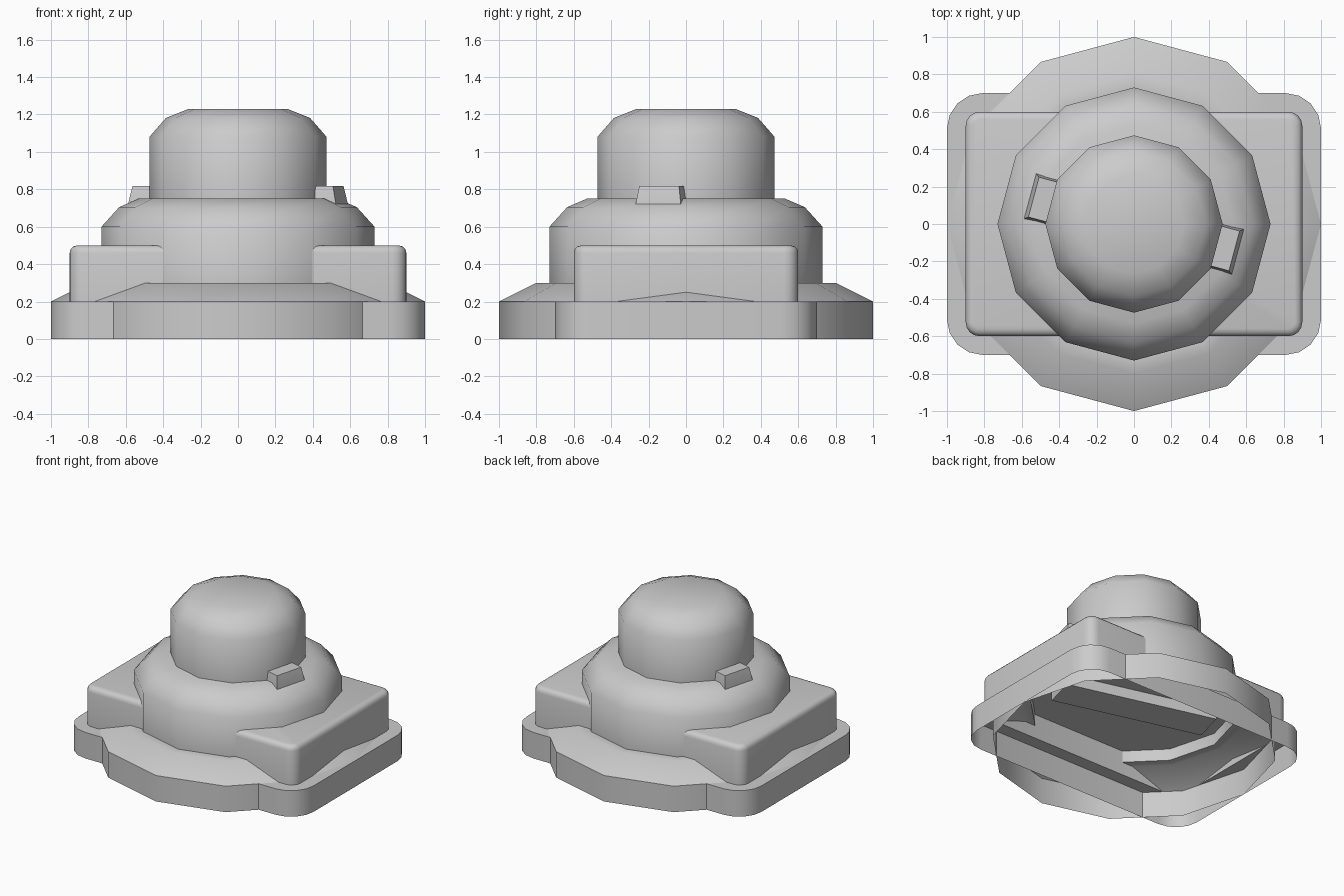
import bpy, bmesh
from math import cos, sin, pi, radians

if "Cube" in bpy.data.objects:
    bpy.data.objects.remove(bpy.data.objects["Cube"])


def loft(name, rings, cap_top=True, cap_bottom=False, angle=50):
    """Skin a stack of equal-sized rings of points into one object."""
    bm = bmesh.new()
    loops = [[bm.verts.new(p) for p in ring] for ring in rings]
    n = len(loops[0])
    for a, b in zip(loops, loops[1:]):
        for i in range(n):
            j = (i + 1) % n
            bm.faces.new((a[i], a[j], b[j], b[i]))
    if cap_top:
        bm.faces.new(loops[-1])
    if cap_bottom:
        bm.faces.new(loops[0][::-1])
    mesh = bpy.data.meshes.new(name)
    bm.to_mesh(mesh)
    bm.free()
    mesh.shade_smooth()
    mesh.set_sharp_from_angle(angle=radians(angle))
    obj = bpy.data.objects.new(name, mesh)
    bpy.context.collection.objects.link(obj)
    return obj


def circle(r, z, n=12):
    return [(r * cos(2 * pi * i / n), r * sin(2 * pi * i / n), z) for i in range(n)]


def rounded_rect(hx, hy, r, z, seg=4):
    pts = []
    for k, (sx, sy) in enumerate(((1, 1), (-1, 1), (-1, -1), (1, -1))):
        for i in range(seg + 1):
            a = pi / 2 * (k + i / seg)
            pts.append((sx * (hx - r) + r * cos(a), sy * (hy - r) + r * sin(a), z))
    return pts


def rect(hx, hy, z):
    return [(hx, hy, z), (-hx, hy, z), (-hx, -hy, z), (hx, -hy, z)]


# Rectangular base plate stepping up to a block with softened edges, open below
rings = [rounded_rect(1, 0.7, 0.19, 0), rounded_rect(1, 0.7, 0.19, 0.2),
         rounded_rect(0.9, 0.6, 0.075, 0.2)]
for inset, z in ((0, 0.46), (0.005, 0.48), (0.018, 0.494), (0.04, 0.5)):
    rings.append(rounded_rect(0.9 - inset, 0.6 - inset, 0.075 - inset, z))
loft("base_block", rings)

# Twelve-sided flange with a sloping top, open below
loft("round_flange", [circle(1, 0), circle(1, 0.2), circle(0.8, 0.3), circle(0.73, 0.3)],
     cap_top=False)

# Drum with a rounded shoulder
loft("drum", [circle(r, z) for r, z in
              ((0.73, 0.3), (0.73, 0.6), (0.635, 0.705), (0.53, 0.75))])

# Floor closing the drum just above the flange
loft("drum_floor", [circle(0.73, 0.39)[::-1]])

# Narrow domed cap
loft("domed_cap", [circle(r, z) for r, z in
                   ((0.474, 0.75), (0.474, 1.08), (0.385, 1.182), (0.265, 1.23))])

# Cross bar whose tapered ends show as two tabs
bar = loft("cross_bar", [rect(0.575, 0.125, 0.31), rect(0.575, 0.125, 0.72),
                         rect(0.555, 0.11, 0.817)], cap_bottom=True, angle=30)
bar.rotation_euler.z = radians(-15)
